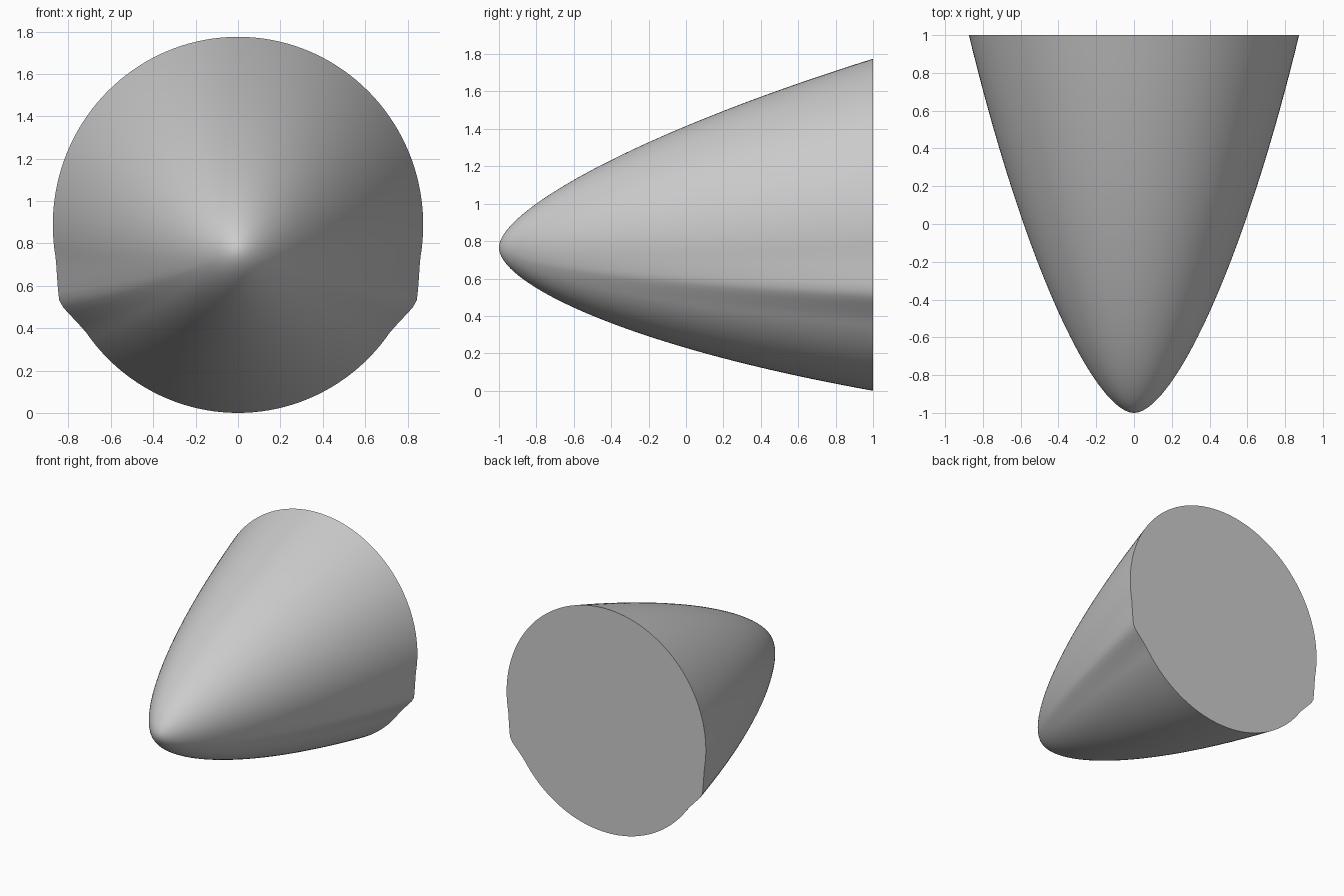
import bpy, bmesh, math

if "Cube" in bpy.data.objects:
    bpy.data.objects.remove(bpy.data.objects["Cube"])

SEG, RINGS = 144, 40
BUMP_TOP, BUMP_PEAK, BUMP_LOW = -10.0, -23.4, -35.0   # degrees below the side


def ridge(deg):
    """Height (0..1) of the side ridge at an angle from horizontal."""
    if BUMP_PEAK <= deg <= BUMP_TOP:
        u = (BUMP_TOP - deg) / (BUMP_TOP - BUMP_PEAK)
    elif BUMP_LOW <= deg < BUMP_PEAK:
        u = (deg - BUMP_LOW) / (BUMP_PEAK - BUMP_LOW)
    else:
        return 0.0
    return u ** 1.4


def ring(bm, s):
    """Cross-section of the nose; s is the square root of the length fraction."""
    t = s * s
    half = s * (0.56 + 0.555 * s - 0.2275 * t)
    centre = 0.77 + 0.1225 * t ** 1.1
    verts = []
    for k in range(SEG):
        a = 2 * math.pi * k / SEG
        deg = math.degrees(math.asin(max(-1, min(1, math.sin(a)))))
        r = half * (1 + 0.05 * t * ridge(deg))
        verts.append(bm.verts.new((0.985 * r * math.cos(a), -1 + 2 * t,
                                   centre + r * math.sin(a))))
    return verts


# Nose cone: rounded tip at the front, growing rings to the flat back
bm = bmesh.new()
tip = bm.verts.new((0, -1, 0.77))
rings = [ring(bm, i / RINGS) for i in range(1, RINGS + 1)]
for k in range(SEG):
    n = (k + 1) % SEG
    bm.faces.new((tip, rings[0][k], rings[0][n]))
    for a, b in zip(rings, rings[1:]):
        bm.faces.new((a[k], b[k], b[n], a[n]))
bm.faces.new(rings[-1])
bmesh.ops.recalc_face_normals(bm, faces=bm.faces)

# Rest the lowest point on the ground
low = min(v.co.z for v in bm.verts)
bmesh.ops.translate(bm, verts=bm.verts, vec=(0, 0, -low))

mesh = bpy.data.meshes.new("nose_cone")
bm.to_mesh(mesh)
bm.free()
obj = bpy.data.objects.new("nose_cone", mesh)
bpy.context.collection.objects.link(obj)
bpy.context.view_layer.objects.active = obj
obj.select_set(True)
bpy.ops.object.shade_smooth_by_angle(angle=math.radians(35))
